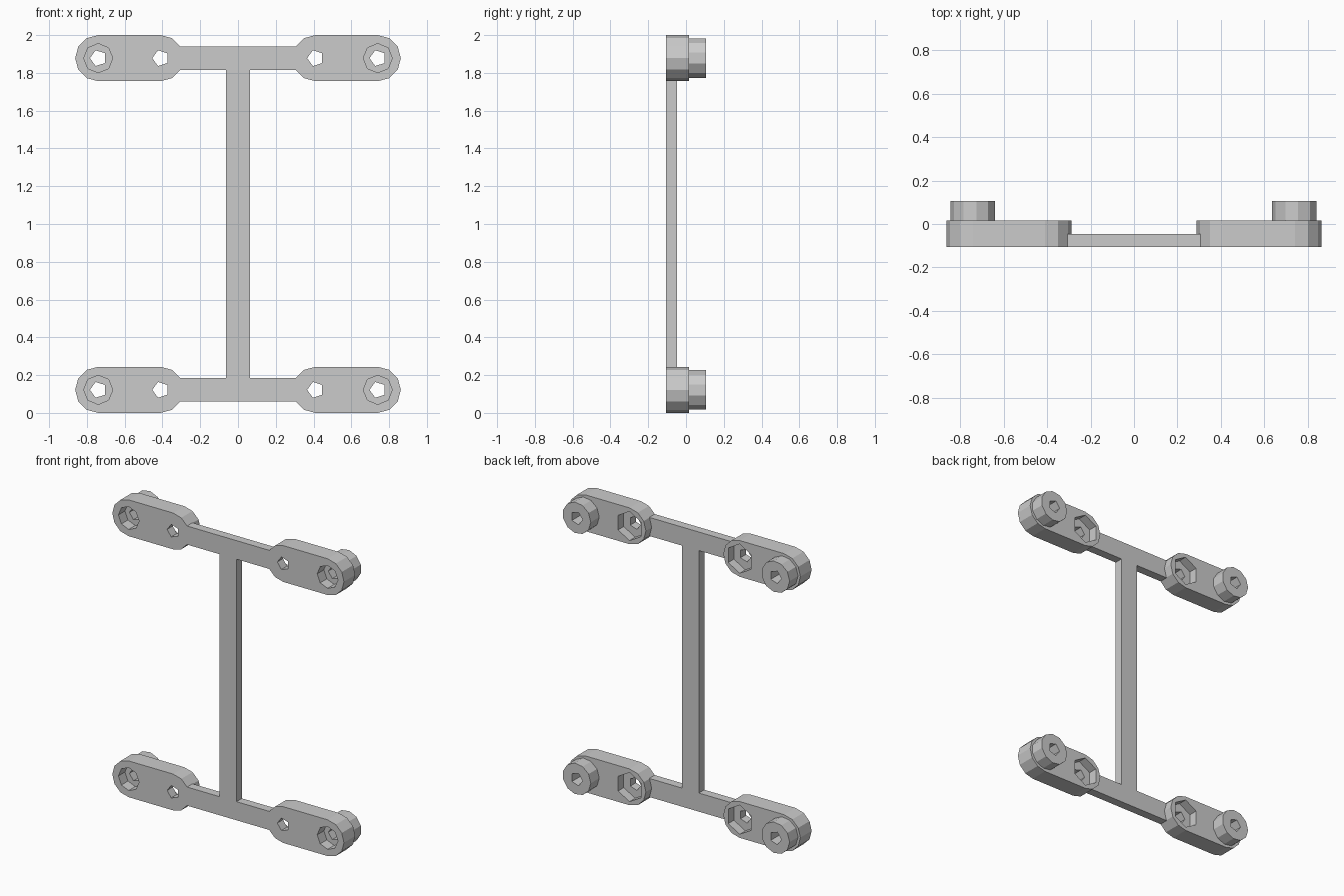
import bpy, bmesh
from math import pi, cos, sin

if "Cube" in bpy.data.objects:
    bpy.data.objects.remove(bpy.data.objects["Cube"])

FRONT, PLATE_BACK, BOSS_BACK, BAR_BACK = -0.105, 0.015, 0.105, -0.047
R = 0.122
LEVELS = {"lower": R, "upper": 2.0 - R}


def prism(name, pts, y0, y1):
    """Extrude an x-z profile from y0 to y1."""
    bm = bmesh.new()
    face = bm.faces.new([bm.verts.new((x, y0, z)) for x, z in pts])
    ext = bmesh.ops.extrude_face_region(bm, geom=[face])
    for v in ext["geom"]:
        if isinstance(v, bmesh.types.BMVert):
            v.co.y = y1
    bmesh.ops.recalc_face_normals(bm, faces=bm.faces)
    mesh = bpy.data.meshes.new(name)
    bm.to_mesh(mesh)
    bm.free()
    obj = bpy.data.objects.new(name, mesh)
    bpy.context.collection.objects.link(obj)
    return obj


def ring(cx, cz, r, n, start=pi):
    return [(cx + r * cos(start + 2 * pi * i / n),
             cz + r * sin(start + 2 * pi * i / n)) for i in range(n)]


def combine(obj, tool, operation):
    mod = obj.modifiers.new("combine", 'BOOLEAN')
    mod.operation, mod.solver, mod.object = operation, 'EXACT', tool
    bpy.context.view_layer.objects.active = obj
    bpy.ops.object.modifier_apply(modifier=mod.name)
    bpy.data.objects.remove(tool)


def slot(x0, x1, cz, r):
    """Stadium outline with 12-sided rounded ends."""
    right = [(x1 + r * cos(a), cz + r * sin(a))
             for a in (-pi / 2 + i * pi / 6 for i in range(7))]
    left = [(x0 + r * cos(a), cz + r * sin(a))
            for a in (pi / 2 + i * pi / 6 for i in range(7))]
    return right + left


# Mounting pads with rear standoff, screw-head recess and nut pocket
for level, cz in LEVELS.items():
    for side, s in (("left", -1), ("right", 1)):
        outer, inner = s * 0.74, s * 0.41
        pad = prism(f"{level}_{side}_pad",
                    slot(min(outer, inner), max(outer, inner), cz, R),
                    FRONT, PLATE_BACK)
        boss = prism("standoff", ring(outer, cz, 0.105, 11), -0.01, BOSS_BACK)
        combine(pad, boss, 'UNION')
        cuts = [
            (ring(outer, cz, 0.044, 5), -0.2, 0.2),
            (ring(inner, cz, 0.044, 5), -0.2, 0.2),
            (ring(outer, cz, 0.077, 8), -0.2, FRONT + 0.07),
            (ring(inner, cz, 0.098, 6, pi / 2), PLATE_BACK - 0.06, 0.2),
        ]
        for pts, y0, y1 in cuts:
            combine(pad, prism("cutter", pts, y0, y1), 'DIFFERENCE')

# I-shaped frame joining the pads
w, e = 0.0625, 0.31
lo, hi = LEVELS["lower"], LEVELS["upper"]
half = [(e, lo - w), (e, lo + w), (w, lo + w),
        (w, hi - w), (e, hi - w), (e, hi + w)]
prism("frame", half + [(-x, z) for x, z in reversed(half)], FRONT, BAR_BACK)
